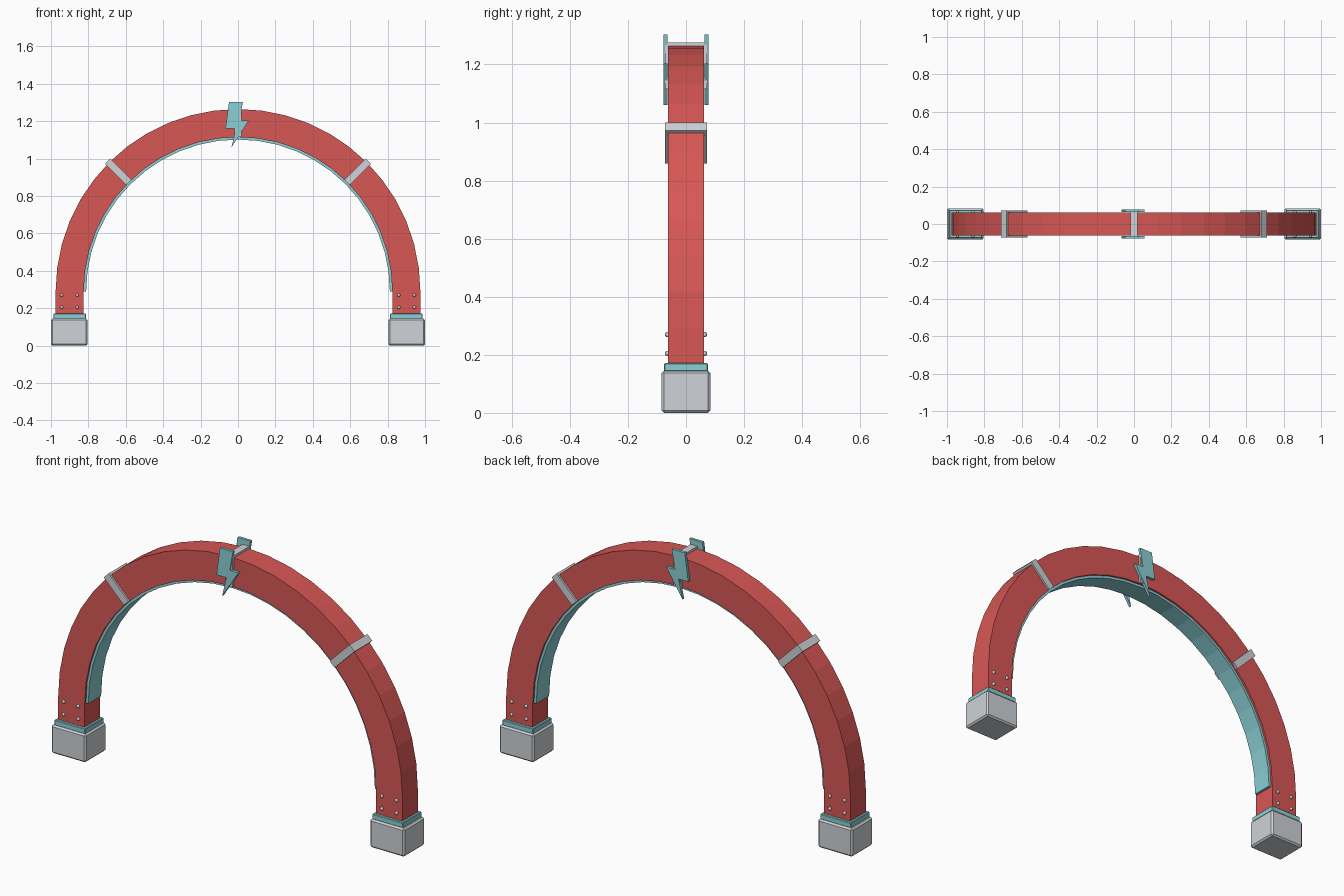
import bpy, bmesh, math
from mathutils import Matrix, Vector

if "Cube" in bpy.data.objects:
    bpy.data.objects.remove(bpy.data.objects["Cube"])

CZ = 0.29                  # height of the arch centre
R_OUT, R_IN = 0.975, 0.825
LEG_X = 0.9025


def mat(name, col):
    m = bpy.data.materials.new(name)
    m.diffuse_color = (*col, 1)
    m.use_nodes = True
    m.node_tree.nodes["Principled BSDF"].inputs["Base Color"].default_value = m.diffuse_color
    return m


RED = mat("red", (0.68, 0.096, 0.09))
TEAL = mat("teal", (0.26, 0.63, 0.67))
GREY = mat("light grey", (0.62, 0.65, 0.68))


def finish(bm, name, material):
    bmesh.ops.recalc_face_normals(bm, faces=bm.faces)
    me = bpy.data.meshes.new(name)
    bm.to_mesh(me)
    bm.free()
    ob = bpy.data.objects.new(name, me)
    bpy.context.collection.objects.link(ob)
    me.materials.append(material)
    return ob


def prism(name, pts, offset, material):
    """Close a 3D outline and extrude it by offset."""
    bm = bmesh.new()
    face = bm.faces.new([bm.verts.new(p) for p in pts])
    geo = bmesh.ops.extrude_face_region(bm, geom=[face])["geom"]
    bmesh.ops.translate(bm, vec=offset,
                        verts=[v for v in geo if isinstance(v, bmesh.types.BMVert)])
    return finish(bm, name, material)


def box(name, centre, size, material, bevel):
    bm = bmesh.new()
    bmesh.ops.create_cube(bm, size=1, matrix=Matrix.Translation(centre)
                          @ Matrix.Diagonal((*size, 1)))
    bmesh.ops.bevel(bm, geom=bm.edges[:], offset=bevel, segments=1,
                    affect='EDGES', profile=0.5)
    return finish(bm, name, material)


def band(name, r0, r1, half, material, leg_z=None, n=24):
    """Sweep a rectangular section around the half circle, with optional legs."""
    path = [(math.cos(math.pi * i / n), math.sin(math.pi * i / n), 0)
            for i in range(n + 1)]
    if leg_z is not None:
        path = [(1, 0, leg_z - CZ)] + path + [(-1, 0, leg_z - CZ)]
    bm = bmesh.new()
    rings = [[bm.verts.new((r * c, y, CZ + r * s + dz))
              for r, y in ((r0, -half), (r1, -half), (r1, half), (r0, half))]
             for c, s, dz in path]
    for a, b in zip(rings, rings[1:]):
        for k in range(4):
            bm.faces.new((a[k], a[(k + 1) % 4], b[(k + 1) % 4], b[k]))
    bm.faces.new(rings[0])
    bm.faces.new(rings[-1])
    return finish(bm, name, material)


# Arch body and inner lining
band("arch", R_IN, R_OUT, 0.062, RED, leg_z=0.15)
band("inner_lining", 0.812, R_IN + 0.002, 0.052, TEAL)

# Feet and collars
for side, s in (("left", -1), ("right", 1)):
    box(side + "_foot", (s * LEG_X, 0, 0.0725), (0.195, 0.168, 0.145), GREY, 0.008)
    box(side + "_collar", (s * 0.9, 0, 0.157), (0.174, 0.152, 0.028), TEAL, 0.003)

# Saddle clamps over the arch
U = [(-0.072, 0.825), (-0.072, 0.985), (0.072, 0.985), (0.072, 0.825),
     (0.06, 0.825), (0.06, 0.965), (-0.06, 0.965), (-0.06, 0.825)]
for name, deg in (("right", 45), ("top", 90), ("left", 135)):
    a = math.radians(deg)
    radial = Vector((math.cos(a), 0, math.sin(a)))
    along = Vector((-math.sin(a), 0, math.cos(a)))
    pts = [Vector((0, y, CZ)) + radial * r - along * 0.0195 for y, r in U]
    prism(name + "_clamp", pts, along * 0.039, GREY)

# Lightning bolts on both faces
BOLT = [(-0.048, 1.303), (0.026, 1.303), (0.008, 1.203), (0.057, 1.203),
        (-0.035, 1.06), (-0.012, 1.16), (-0.067, 1.16)]
for name, y in (("front", -0.078), ("back", 0.064)):
    prism(name + "_bolt", [(x, y, z) for x, z in BOLT], Vector((0, 0.014, 0)), TEAL)

# Rivets on the legs
bm = bmesh.new()
for x in (-0.943, -0.86, 0.86, 0.943):
    for z in (0.205, 0.27):
        for y in (-0.064, 0.064):
            bmesh.ops.create_uvsphere(bm, u_segments=10, v_segments=6, radius=0.009,
                                      matrix=Matrix.Translation((x, y, z)))
finish(bm, "rivets", GREY)
